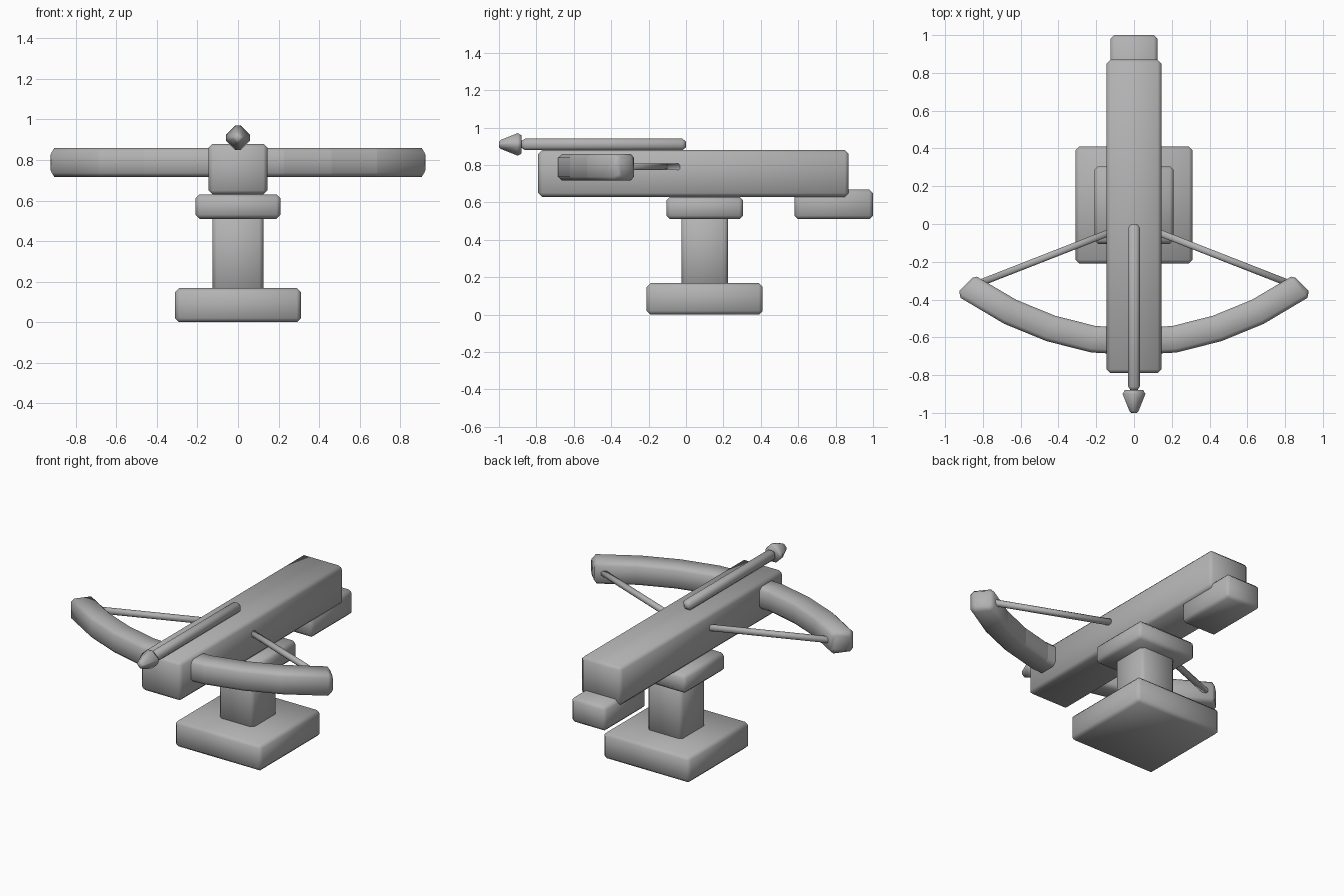
import bpy
import bmesh
import math
from mathutils import Vector

cube = bpy.data.objects.get("Cube")
if cube:
    bpy.data.objects.remove(cube, do_unlink=True)

GREY = (0.45, 0.45, 0.45, 1)
grey = bpy.data.materials.new("plain grey")
grey.use_nodes = True
grey.diffuse_color = GREY
grey.node_tree.nodes["Principled BSDF"].inputs["Base Color"].default_value = GREY


def finish(name, bm):
    bmesh.ops.recalc_face_normals(bm, faces=bm.faces)
    for face in bm.faces:
        face.smooth = True
    mesh = bpy.data.meshes.new(name)
    bm.to_mesh(mesh)
    bm.free()
    mesh.materials.append(grey)
    obj = bpy.data.objects.new(name, mesh)
    bpy.context.collection.objects.link(obj)
    return obj


def block(name, half_x, ys, zs, bevel=0.02):
    """Chamfered, smooth shaded box, centred on x."""
    bm = bmesh.new()
    bmesh.ops.create_cube(bm, size=1)
    for v in bm.verts:
        v.co = Vector((v.co.x * 2 * half_x,
                       ys[0] + (v.co.y + 0.5) * (ys[1] - ys[0]),
                       zs[0] + (v.co.z + 0.5) * (zs[1] - zs[0])))
    bmesh.ops.bevel(bm, geom=bm.edges[:], offset=bevel, segments=1,
                    affect='EDGES', profile=0.5)
    return finish(name, bm)


def chamfered_square(half, chamfer):
    k = half - chamfer
    return [(half, -k), (half, k), (k, half), (-k, half),
            (-half, k), (-half, -k), (-k, -half), (k, -half)]


def turned(points, angle):
    c, s = math.cos(angle), math.sin(angle)
    return [(x * c - y * s, x * s + y * c) for x, y in points]


def loft(name, path, z, section, creases=False):
    """Sweep a section along level stations of (x, y, scale)."""
    bm = bmesh.new()
    pts = [Vector((x, y, z)) for x, y, _ in path]
    rings = []
    for i, p in enumerate(pts):
        tangent = Vector()
        if i > 0:
            tangent += (p - pts[i - 1]).normalized()
        if i < len(pts) - 1:
            tangent += (pts[i + 1] - p).normalized()
        tangent.normalize()
        side = Vector((tangent.y, -tangent.x, 0))
        size = path[i][2]
        rings.append([bm.verts.new(p + side * u * size + Vector((0, 0, w * size)))
                      for u, w in section])
    n = len(section)
    for a, b in zip(rings, rings[1:]):
        for j in range(n):
            k = (j + 1) % n
            bm.faces.new((a[j], a[k], b[k], b[j]))
    bm.faces.new(rings[0])
    bm.faces.new(rings[-1])
    if creases:
        for ring in rings[2:-2]:
            for j in range(n):
                bm.edges.get((ring[j], ring[(j + 1) % n])).smooth = False
    return finish(name, bm)


# Pedestal
block("base", 0.31, (-0.21, 0.41), (0, 0.168))
block("post", 0.125, (-0.025, 0.225), (0.15, 0.53))
block("cap", 0.21, (-0.105, 0.305), (0.51, 0.63))

# Body and rear block
block("stock", 0.145, (-0.79, 0.87), (0.63, 0.88))
block("rear_block", 0.125, (0.58, 1.0), (0.51, 0.67))

# Curved bow, mirrored about the centre
half_bow = [(0.215, -0.61, 1), (0.44, -0.553, 1), (0.655, -0.465, 1),
            (0.875, -0.335, 1), (0.89, -0.32, 0.7)]
bow_path = ([(-x, y, s) for x, y, s in reversed(half_bow)]
            + [(0, -0.622, 1)] + half_bow)
loft("bow", bow_path, 0.788, chamfered_square(0.071, 0.02), creases=True)

# Strings from the bow tips into the stock
for name, sign in (("left_string", 1), ("right_string", -1)):
    loft(name, [(sign * 0.1, -0.033, 1), (sign * 0.84, -0.322, 1)],
         0.79, chamfered_square(0.018, 0.009))

# Bolt shaft and pointed head
loft("bolt_shaft", [(0, 0, 0.5), (0, -0.02, 1), (0, -0.86, 1), (0, -0.885, 0.5)],
     0.91, chamfered_square(0.031, 0.016))
diamond = turned(chamfered_square(0.05, 0.018), math.pi / 4)
loft("bolt_head", [(0, -0.88, 0.85), (0, -0.9, 1.04), (0, -0.99, 0.42),
                   (0, -1.0, 0.25)], 0.91, diamond)
